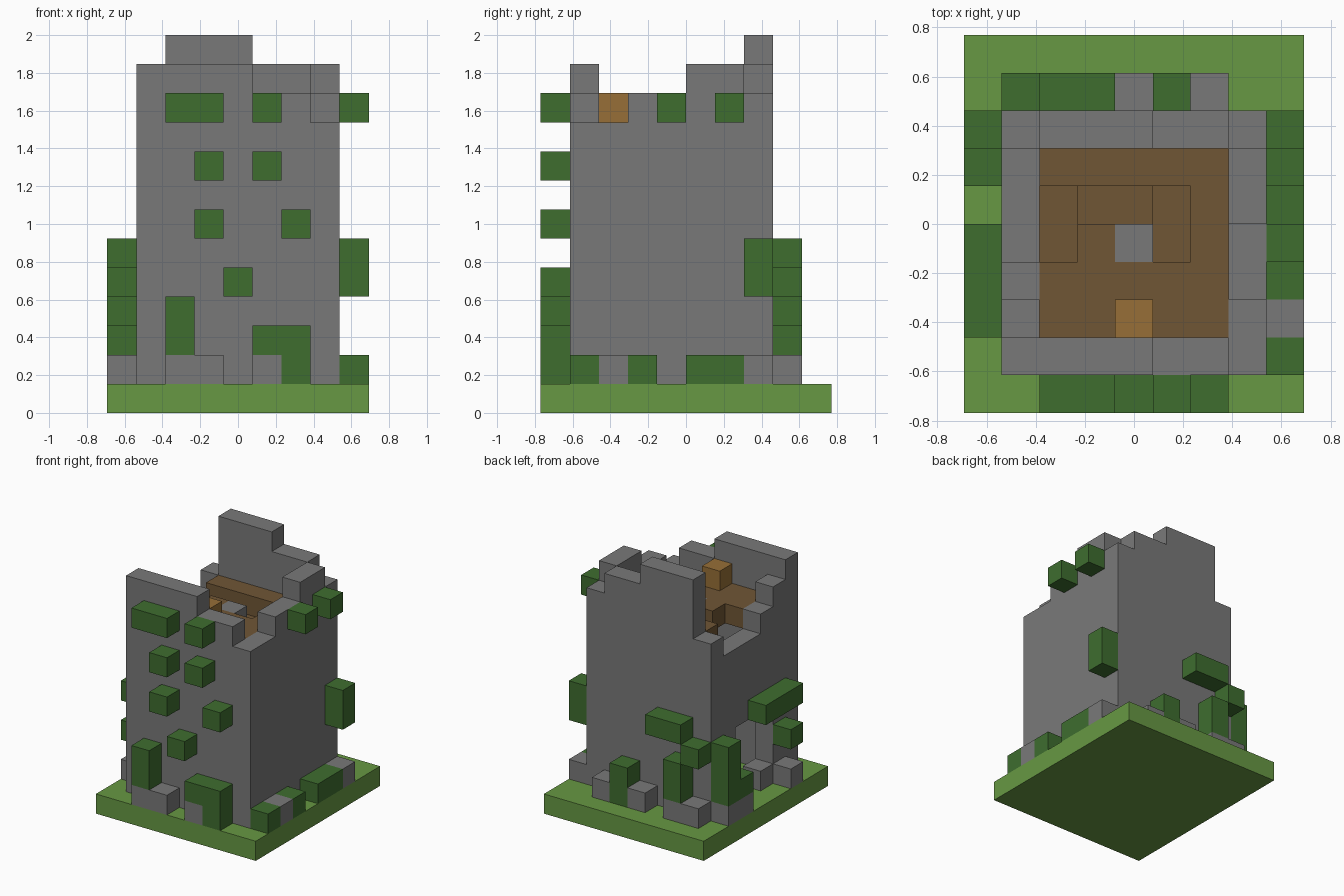
import bpy
import bmesh
import math
from itertools import product
from mathutils import Vector

UNIT = 2 / 13                      # edge of one cube
ORIGIN = Vector((-4.5, -5, 0))     # corner of the cube grid

cube = bpy.data.objects.get("Cube")
if cube:
    bpy.data.objects.remove(cube, do_unlink=True)


def to_linear(value):
    value /= 255
    return value / 12.92 if value <= 0.04045 else ((value + 0.055) / 1.055) ** 2.4


def make_material(name, *rgb):
    colour = (*[to_linear(channel) for channel in rgb], 1)
    material = bpy.data.materials.new(name)
    material.diffuse_color = colour
    material.use_nodes = True
    shader = material.node_tree.nodes["Principled BSDF"]
    shader.inputs["Base Color"].default_value = colour
    shader.inputs["Roughness"].default_value = 0.9
    return material


grass = make_material("grass_green", 103, 152, 67)
leaf = make_material("leaf_green", 62, 109, 47)
stone = make_material("stone_grey", 121, 121, 121)
wood = make_material("wood_brown", 112, 86, 53)
plank = make_material("light_wood", 151, 111, 55)


def box(x, y, z, nx=1, ny=1, nz=1):
    """Set of grid cells filling a cuboid."""
    return set(product(range(x, x + nx), range(y, y + ny), range(z, z + nz)))


def build(name, material, cells):
    """Skin a set of grid cells with their outer faces only."""
    bm = bmesh.new()
    for cell in cells:
        centre = Vector(cell) + Vector((0.5, 0.5, 0.5))
        for axis, sign in product(range(3), (-1, 1)):
            normal = Vector((0, 0, 0))
            normal[axis] = sign
            if tuple(int(a + b) for a, b in zip(cell, normal)) in cells:
                continue
            u = Vector((0, 0, 0))
            u[(axis + 1) % 3] = 0.5
            v = normal.cross(u)
            middle = centre + normal / 2
            corners = (middle - u - v, middle + u - v, middle + u + v, middle - u + v)
            bm.faces.new([bm.verts.new((c + ORIGIN) * UNIT) for c in corners])
    bmesh.ops.remove_doubles(bm, verts=bm.verts, dist=UNIT / 100)
    bmesh.ops.dissolve_limit(bm, angle_limit=math.radians(1),
                             verts=bm.verts, edges=bm.edges)
    mesh = bpy.data.meshes.new(name)
    bm.to_mesh(mesh)
    bm.free()
    mesh.materials.append(material)
    obj = bpy.data.objects.new(name, mesh)
    bpy.context.collection.objects.link(obj)
    return obj


# Ground slab
build("ground", grass, box(0, 0, 0, 9, 10, 1))

# Ruined walls, one broken height per column
tops = {}
for step, (front, back, right, left) in enumerate(zip(
        (12, 12, 12, 12, 11, 11, 10),
        (10, 13, 13, 13, 12, 12, 11),
        (10, 10, 11, 11, 12, 12, 11),
        (12, 11, 10, 9, 9, 9, 10)), start=1):
    tops[step, 1] = front
    tops[step, 7] = back
    tops[7, step] = right
    tops[1, step] = left
walls = set()
for (x, y), top in tops.items():
    walls |= box(x, y, 1, nz=top - 1)
doorway = box(1, 3, 2, ny=3, nz=3) | box(1, 4, 1, ny=2)
build("tower_walls", stone, walls - doorway)

# Central pillar, upper floor and stairs winding round the pillar
build("pillar", stone, box(4, 4, 1, nz=9))
stairwell = box(2, 4, 9, ny=2) | box(3, 5, 9, nx=3) | box(4, 4, 9, nx=2)
build("upper_floor", wood, box(2, 2, 9, 5, 5) - stairwell)
build("upper_stairs", wood, box(3, 5, 8, nx=2))
build("lower_stairs", wood, box(5, 4, 7, ny=2) | box(2, 4, 7, ny=2))
build("crate", plank, box(4, 2, 10))

# Fallen stones around the foot of each wall
rubble = {
    "front": (box(2, 0, 1, nx=2), box(5, 0, 1)),
    "right": (box(8, 2, 1), box(8, 7, 1)),
    "back": (box(1, 8, 1, nx=2), box(4, 8, 1), box(6, 8, 1)),
    "left": (box(0, 2, 1), box(0, 6, 1, ny=2)),
}
for side, blocks in rubble.items():
    build(side + "_rubble", stone, set().union(*blocks))

# Leaf clumps climbing each wall
vines = {
    "front": (box(2, 0, 10, nx=2), box(5, 0, 10), box(3, 0, 8), box(5, 0, 8),
              box(3, 0, 6), box(6, 0, 6), box(4, 0, 4), box(2, 0, 2, nz=2),
              box(5, 0, 2, nx=2), box(6, 0, 1)),
    "right": (box(8, 4, 10), box(8, 6, 10), box(8, 7, 4, nz=2),
              box(8, 1, 1), box(8, 3, 1), box(8, 5, 1, ny=2)),
    "back": (box(2, 8, 5, nx=2), box(1, 8, 4), box(2, 8, 2, nz=2),
             box(5, 8, 1, nz=2)),
    "left": (box(0, 2, 5, ny=3), box(0, 2, 3), box(0, 7, 2, nz=3), box(0, 6, 2)),
}
for side, clumps in vines.items():
    build(side + "_vines", leaf, set().union(*clumps))
